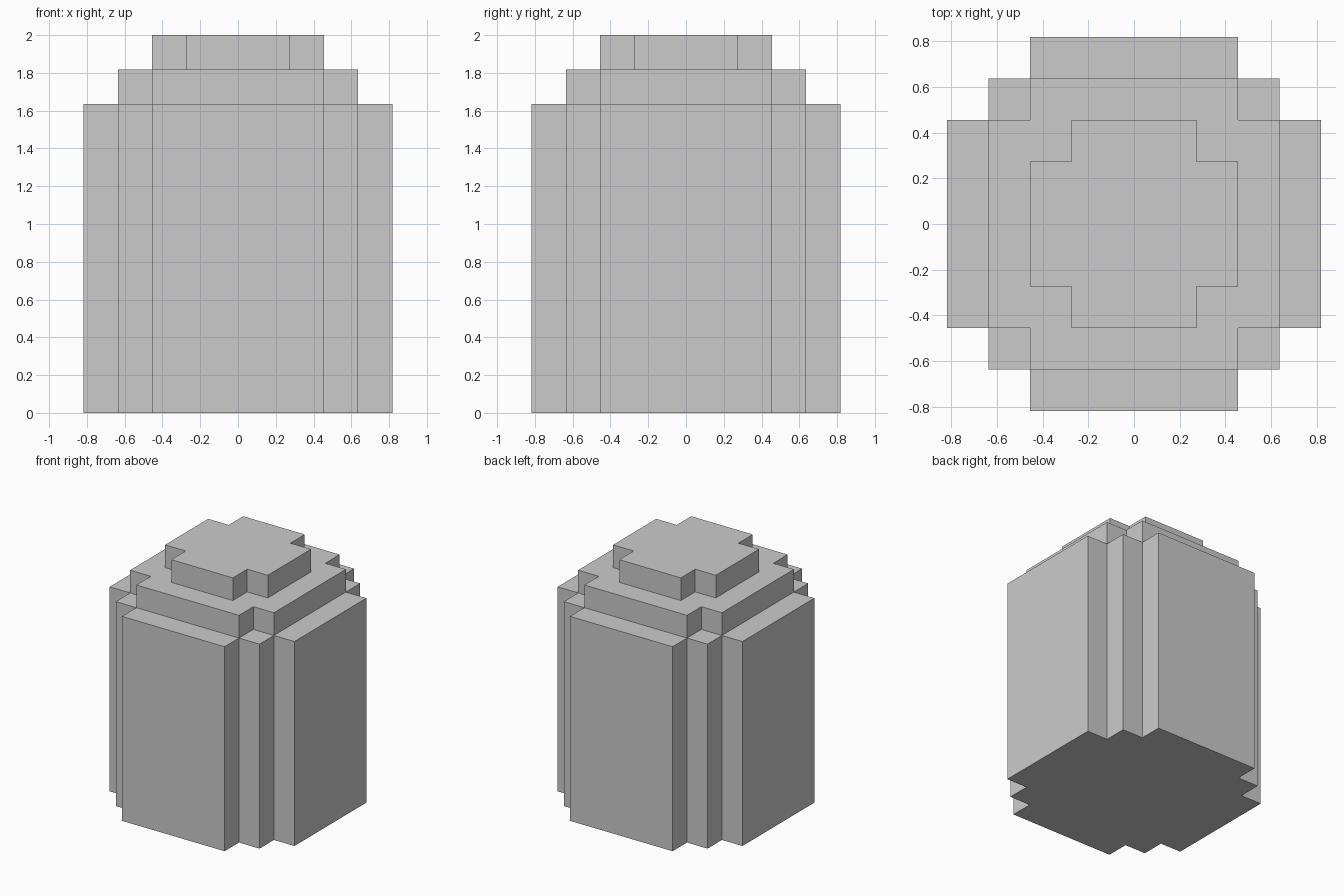
import bpy, bmesh, math

if "Cube" in bpy.data.objects:
    bpy.data.objects.remove(bpy.data.objects["Cube"])

U = 2 / 11  # one block

# Stepped tiers: (max cell offset, max diagonal sum, height in blocks)
TIERS = [(4, 6, 9), (3, 5, 10), (2, 3, 11)]


def height(i, j):
    a, b = abs(i), abs(j)
    return max([h for m, s, h in TIERS if max(a, b) <= m and a + b <= s], default=0)


bm = bmesh.new()


def quad(*pts):
    bm.faces.new([bm.verts.new((x * U, y * U, z * U)) for x, y, z in pts])


for i in range(-4, 5):
    for j in range(-4, 5):
        h = height(i, j)
        if not h:
            continue
        # Top and underside of each column
        c = [(i - .5, j - .5), (i + .5, j - .5), (i + .5, j + .5), (i - .5, j + .5)]
        quad(*[(x, y, h) for x, y in c])
        quad(*[(x, y, 0) for x, y in reversed(c)])
        # Exposed walls only
        for k, (di, dj) in enumerate([(0, -1), (1, 0), (0, 1), (-1, 0)]):
            low = height(i + di, j + dj)
            if low < h:
                p, q = c[k], c[(k + 1) % 4]
                quad((*p, low), (*q, low), (*q, h), (*p, h))

# Weld the columns and merge flat areas into clean faces
bmesh.ops.remove_doubles(bm, verts=bm.verts[:], dist=1e-4)
bmesh.ops.dissolve_limit(bm, angle_limit=math.radians(1), verts=bm.verts[:], edges=bm.edges[:])

mesh = bpy.data.meshes.new("stepped_block_body")
bm.to_mesh(mesh)
bm.free()
body = bpy.data.objects.new("stepped_block_body", mesh)
bpy.context.collection.objects.link(body)
